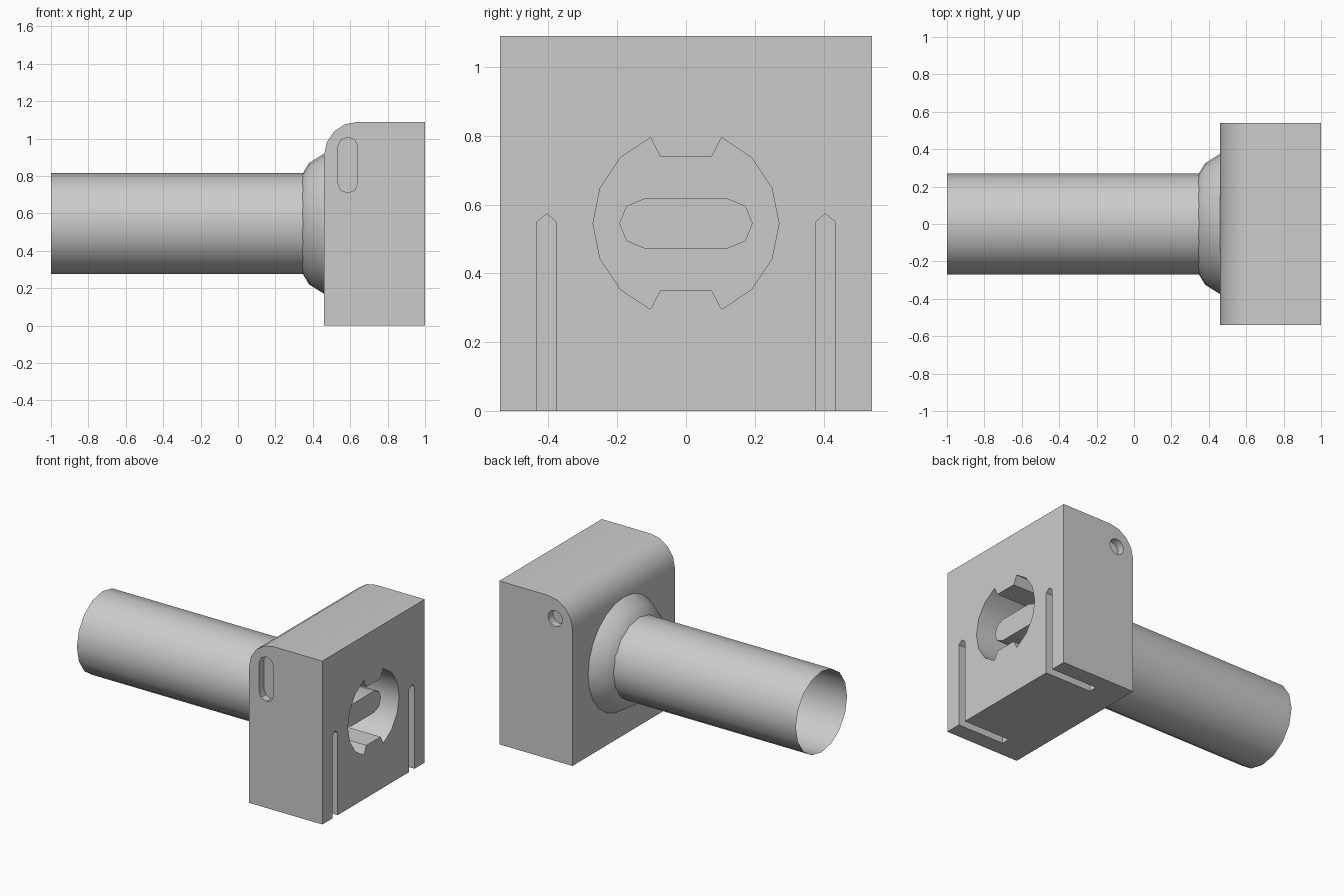
import bpy, bmesh
from math import sin, cos, pi, radians
from mathutils import Vector

if "Cube" in bpy.data.objects:
    bpy.data.objects.remove(bpy.data.objects["Cube"])

CZ = 0.545  # height of the tube axis


def finish(name, bm, closed=True):
    if closed:
        bmesh.ops.recalc_face_normals(bm, faces=bm.faces)
    mesh = bpy.data.meshes.new(name)
    bm.to_mesh(mesh)
    bm.free()
    ob = bpy.data.objects.new(name, mesh)
    bpy.context.collection.objects.link(ob)
    return ob


def prism(name, points, axis, start, end):
    """Extrude a 2D outline along x (points are y, z) or y (points are x, z)."""
    bm = bmesh.new()
    place = (lambda u, v, w: (w, u, v)) if axis == 'X' else (lambda u, v, w: (u, w, v))
    face = bm.faces.new([bm.verts.new(place(u, v, start)) for u, v in points])
    new = bmesh.ops.extrude_face_region(bm, geom=[face])['geom']
    move = Vector(place(0, 0, end - start))
    bmesh.ops.translate(bm, vec=move, verts=[g for g in new if isinstance(g, bmesh.types.BMVert)])
    return finish(name, bm)


def arc(cx, cy, r, a0, a1, n):
    angles = [radians(a0 + (a1 - a0) * i / n) for i in range(n + 1)]
    return [(cx + r * cos(a), cy + r * sin(a)) for a in angles]


def lathe(name, profile, sides):
    """Open surface of revolution around the tube axis; profile is (x, radius)."""
    bm = bmesh.new()
    rings = [[bm.verts.new((x, r * cos(2 * pi * i / sides), CZ + r * sin(2 * pi * i / sides)))
              for i in range(sides)] for x, r in profile]
    for a, b in zip(rings, rings[1:]):
        for i in range(sides):
            j = (i + 1) % sides
            bm.faces.new((a[i], a[j], b[j], b[i]))
    bmesh.ops.recalc_face_normals(bm, faces=bm.faces)
    # make the outside of the shell face away from the axis
    bm.normal_update()
    f = bm.faces[0] if not bm.faces.ensure_lookup_table() else None
    c = f.calc_center_median()
    if f.normal.dot(Vector((0, c.y, c.z - CZ))) < 0:
        bmesh.ops.reverse_faces(bm, faces=bm.faces)
    return finish(name, bm, closed=False)


def smooth(ob):
    bpy.ops.object.select_all(action='DESELECT')
    bpy.context.view_layer.objects.active = ob
    ob.select_set(True)
    bpy.ops.object.shade_smooth_by_angle(angle=radians(30))


# Block with one rounded top edge
block = prism('block', [(1.0, 0), (1.0, 1.09)] + arc(0.64, 0.91, 0.18, 90, 180, 4) + [(0.46, 0)],
              'Y', -0.54, 0.54)

# Socket: 16-sided hole with a tab at top and bottom
upper = arc(0, CZ, 0.27, 0, 67.5, 3) + [(0.075, 0.74), (-0.075, 0.74)] + arc(0, CZ, 0.27, 112.5, 180, 3)
lower = [(-y, 2 * CZ - z) for y, z in upper[1:-1]]
cutters = [prism('socket_cutter', upper + lower, 'X', 0.66, 1.1)]

# Pointed slots open at the bottom edge
for s in (-1, 1):
    c = s * 0.405
    cutters.append(prism('slot_cutter', [(c - 0.028, -0.1), (c + 0.028, -0.1), (c + 0.028, 0.55),
                                         (c, 0.573), (c - 0.028, 0.55)], 'X', 0.66, 1.1))

# Long pocket on the front side, round pocket on the rear side
r = 0.053
cutters.append(prism('front_pocket_cutter', arc(0.587, 0.955, r, 0, 180, 4) + arc(0.587, 0.763, r, 180, 360, 4),
                     'Y', -0.6, -0.49))
cutters.append(prism('rear_pocket_cutter', arc(0.587, 0.95, r, 0, 330, 11), 'Y', 0.49, 0.6))

for cutter in cutters:
    mod = block.modifiers.new('cut', 'BOOLEAN')
    mod.operation, mod.solver, mod.object = 'DIFFERENCE', 'EXACT', cutter
    bpy.context.view_layer.objects.active = block
    bpy.ops.object.modifier_apply(modifier=mod.name)
    bpy.data.objects.remove(cutter)
smooth(block)

# Flat prong inside the socket
smooth(prism('prong', arc(0.122, CZ, 0.072, -90, 90, 4) + arc(-0.122, CZ, 0.072, 90, 270, 4),
             'X', 0.65, 0.92))

# Open thin-walled tube and the flared collar joining it to the block
smooth(lathe('tube', [(-1.0, 0.27), (0.46, 0.27)], 16))
smooth(lathe('collar', [(0.345, 0.266), (0.38, 0.325), (0.46, 0.375)], 24))
